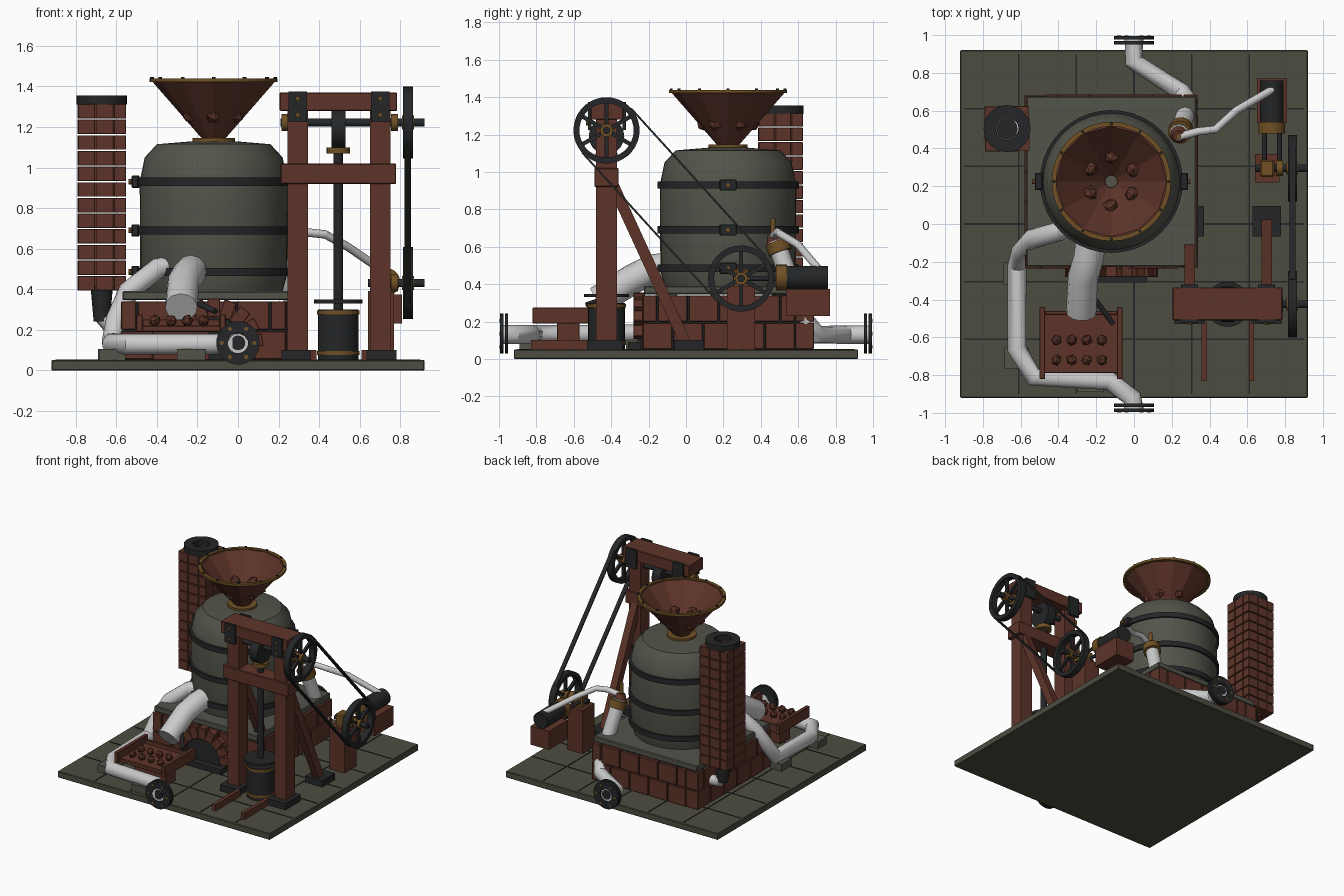
import bpy, bmesh, math
from mathutils import Vector, Matrix

cube = bpy.data.objects.get("Cube")
if cube:
    bpy.data.objects.remove(cube)


def material(name, r, g, b):
    m = bpy.data.materials.new(name)
    m.use_nodes = True
    m.diffuse_color = (r, g, b, 1)
    m.node_tree.nodes["Principled BSDF"].inputs["Base Color"].default_value = (r, g, b, 1)
    return m


stone = material("olive stone", .073, .073, .052)
plate = material("grey green metal", .085, .087, .068)
brown = material("red brown", .11, .034, .022)
iron = material("dark iron", .018, .019, .02)
brass = material("old brass", .16, .08, .018)


def finish(name, bm, mat, smooth=False):
    bmesh.ops.recalc_face_normals(bm, faces=bm.faces)
    mesh = bpy.data.meshes.new(name)
    bm.to_mesh(mesh)
    bm.free()
    mesh.materials.append(mat)
    ob = bpy.data.objects.new(name, mesh)
    bpy.context.collection.objects.link(ob)
    if smooth:
        activate(ob)
        bpy.ops.object.shade_smooth_by_angle(angle=math.radians(35))
    return ob


def activate(ob):
    bpy.ops.object.select_all(action='DESELECT')
    ob.select_set(True)
    bpy.context.view_layer.objects.active = ob


def blocks(name, items, mat, bevel=0):
    """Boxes, each given as centre, size and an optional turn matrix."""
    bm = bmesh.new()
    for c, s, *turn in items:
        m = Matrix.Translation(c) @ (turn[0] if turn else Matrix()) @ Matrix.Diagonal((*s, 1))
        bmesh.ops.create_cube(bm, size=1, matrix=m)
    if bevel:
        bmesh.ops.bevel(bm, geom=bm.edges[:], offset=bevel, segments=1, affect='EDGES')
    return finish(name, bm, mat)


def span(x0, x1, y0, y1, z0, z1):
    return ((x0 + x1) / 2, (y0 + y1) / 2, (z0 + z1) / 2), (x1 - x0, y1 - y0, z1 - z0)


def sloped(x, a, b, w, d):
    """Beam in the plane of x, from (y, z) a to b."""
    dy, dz = b[0] - a[0], b[1] - a[1]
    return ((x, (a[0] + b[0]) / 2, (a[1] + b[1]) / 2), (w, d, math.hypot(dy, dz)),
            Matrix.Rotation(math.atan2(-dy, dz), 4, 'X'))


def lathe(name, profile, loc, mat, axis=(0, 0, 1), seg=32, smooth=True):
    bm = bmesh.new()
    rows = [[bm.verts.new((r * math.cos(i * math.tau / seg), r * math.sin(i * math.tau / seg), z))
             for i in range(seg)] for r, z in profile]
    for a, b in zip(rows, rows[1:]):
        for i in range(seg):
            j = (i + 1) % seg
            bm.faces.new((a[i], a[j], b[j], b[i]))
    bmesh.ops.remove_doubles(bm, verts=bm.verts, dist=1e-5)
    turn = Vector(axis).to_track_quat('Z', 'Y').to_matrix().to_4x4()
    bm.transform(Matrix.Translation(loc) @ turn)
    return finish(name, bm, mat, smooth)


def rod(name, a, b, r, mat, r2=None, seg=20):
    d = Vector(b) - Vector(a)
    return lathe(name, [(0, 0), (r, 0), (r if r2 is None else r2, d.length), (0, d.length)], a, mat, d, seg)


def ring(name, loc, ro, ri, h, mat, axis=(0, 0, 1), seg=36):
    prof = [(ri, -h / 2), (ro, -h / 2), (ro, h / 2), (ri, h / 2), (ri, -h / 2)]
    return lathe(name, prof, loc, mat, axis, seg)


def tube(name, points, r, mat):
    c = bpy.data.curves.new(name, 'CURVE')
    c.dimensions, c.bevel_depth, c.bevel_resolution, c.use_fill_caps = '3D', r, 4, True
    s = c.splines.new('POLY')
    s.points.add(len(points) - 1)
    for p, q in zip(s.points, points):
        p.co = (*q, 1)
    ob = bpy.data.objects.new(name, c)
    bpy.context.collection.objects.link(ob)
    activate(ob)
    bpy.ops.object.convert(target='MESH')
    bpy.ops.object.shade_smooth_by_angle(angle=math.radians(35))


def lumps(name, places, size):
    bm = bmesh.new()
    for i, p in enumerate(places):
        m = Matrix.Translation(p) @ Matrix.Rotation(i * 1.3, 4, (1, 1, 1)) @ Matrix.Scale(size, 4)
        bmesh.ops.create_icosphere(bm, subdivisions=1, radius=1, matrix=m)
    finish(name, bm, brown)


def brick_ring(cx, cy, half, z0, z1, n, depth, gap, shift):
    """One square course of bricks, every side running into the next corner."""
    out, length = [], 2 * half - depth
    for k in range(4):
        turn = Matrix.Rotation(k * math.pi / 2, 4, 'Z')
        cuts = [0] + [length * (i + shift) / n for i in range(0 if shift else 1, n)] + [length]
        for a, b in zip(cuts, cuts[1:]):
            c = turn @ Vector((-half + (a + b) / 2, -half + depth / 2, 0))
            out.append(((cx + c.x, cy + c.y, (z0 + z1) / 2), (b - a - gap, depth, z1 - z0 - gap), turn))
    return out


# Paved floor with joints
blocks("floor_slab", [span(-.92, .92, -.92, .92, 0, .05)], stone, .004)
grid = [i * .305 for i in range(-2, 3)]
blocks("floor_joints", [((g, 0, .05), (.008, 1.8, .006)) for g in grid] +
       [((0, g, .05), (1.8, .008, .006)) for g in grid], iron)

# Brick furnace base
VX, VY = -.12, .225
courses = []
for k in range(2):
    courses += brick_ring(VX, VY, .46, .05 + k * .147, .197 + k * .147, 5, .1, .008, k * .5)
blocks("furnace_bricks", courses, brown, .003)
blocks("furnace_core", [((VX, VY, .195), (.89, .89, .29))], iron)
blocks("furnace_slab", [((VX, VY, .368), (.9, .9, .045))], plate, .006)
arch = []
for k in range(9):
    a = math.pi * (k + .5) / 9
    arch.append(((VX + .2 * math.cos(a), -.25, .11 + .2 * math.sin(a)), (.09, .06, .062),
                 Matrix.Rotation(-a, 4, 'Y')))
blocks("furnace_arch", arch, brown, .003)
blocks("furnace_door", [span(VX - .14, VX + .14, -.26, -.235, .05, .26),
                        span(VX - .19, VX + .19, -.31, -.24, .05, .09)], iron)

# Vessel with hoops and lugs
lathe("vessel", [(0, .39), (.34, .39), (.362, .47), (.365, .93), (.34, 1.05), (.28, 1.115), (.1, 1.13), (0, 1.13)],
      (VX, VY, 0), plate, seg=40)
for z in (.485, .69, .93):
    ring("vessel_hoop", (VX, VY, z), .378, .35, .04, iron, seg=40)
    for s in (-1, 1):
        blocks("hoop_lug", [((VX + s * .385, VY, z), (.04, .09, .06))], iron, .004)
        rod("lug_bolt", (VX + s * .4, VY, z), (VX + s * .42, VY, z), .014, brass, seg=8)

# Hopper
lathe("hopper", [(.055, 1.14), (.308, 1.43), (.292, 1.43), (.035, 1.15), (.055, 1.14)],
      (VX, VY, 0), brown, seg=12, smooth=False)
ring("hopper_rim", (VX, VY, 1.43), .316, .292, .018, brass)
ring("hopper_collar", (VX, VY, 1.133), .105, .03, .025, brass)
for k in range(12):
    a = k * math.tau / 12
    p = Vector((VX + .304 * math.cos(a), VY + .304 * math.sin(a), 1.435))
    rod("rim_bolt", p, p + Vector((0, 0, .012)), .009, iron, seg=6)
lumps("hopper_ore", [(VX + .13 * math.cos(k * math.tau / 6 + .5), VY + .13 * math.sin(k * math.tau / 6 + .5), 1.26)
                     for k in range(6)], .042)

# Brick chimney and its duct
CX, CY, step = -.672, .505, .0772
rows = []
for k in range(12):
    rows += brick_ring(CX, CY, .12, .39 + k * step, .39 + (k + 1) * step, 2, .06, .006, 0)
blocks("chimney_bricks", rows, brown, .002)
ring("chimney_cap", (CX, CY, 1.333), .124, .06, .045, iron)
rod("chimney_duct", (CX, CY, .24), (CX, CY, .41), .04, iron, .055)
tube("duct_elbow", [(CX, CY, .27), (CX + .03, CY, .23), (-.5, CY, .22)], .04, iron)

# Low pipe in front and return pipe behind, with flanges
tube("front_pipe", [(-.3, .02, .52), (-.4, -.04, .5), (-.54, -.08, .39), (-.6, -.15, .25), (-.62, -.22, .14),
                    (-.62, -.66, .13), (-.53, -.81, .13), (-.13, -.83, .13), (-.01, -.92, .13), (0, -.985, .13)],
     .052, plate)
blocks("pipe_saddles", [((-.64, -.26, .075), (.1, .12, .06)), ((-.62, -.71, .075), (.13, .11, .06)),
                        ((-.23, -.83, .075), (.14, .12, .06))], plate)
tube("return_pipe", [(0, .985, .13), (0, .86, .13), (.25, .7, .13), (.29, .64, .2), (.27, .57, .38), (.24, .48, .63)],
     .05, brown)
for s in (-1, 1):
    for y in (.96, .985):
        ring("pipe_flange", (0, s * y, .135), .107, .05, .018, iron, (0, 1, 0))
    rod("pipe_mouth", (0, s * .98, .135), (0, s * .989, .135), .036, iron)
    for k in range(6):
        a = k * math.tau / 6
        x, z = .08 * math.cos(a), .135 + .08 * math.sin(a)
        rod("flange_bolt", (x, s * .985, z), (x, s * .998, z), .011, brass, seg=6)

# Valve and feed pipe
rod("valve_collar", (.25, .505, .57), (.243, .485, .625), .064, brass)
rod("valve_cap", (.24, .48, .61), (.235, .465, .67), .052, brown, .03)
rod("valve_stem", (.235, .465, .66), (.235, .465, .75), .014, brass)
tube("feed_pipe", [(.23, .46, .65), (.34, .49, .68), (.43, .5, .67), (.54, .6, .61), (.73, .71, .48)], .021, brown)

# Dark spout and tapping tray
tube("spout", [(-.22, -.02, .5), (-.24, -.18, .48), (-.27, -.28, .43), (-.28, -.47, .31)], .08, iron)
rod("spout_handle", (-.22, -.38, .34), (-.11, -.53, .29), .014, iron)
blocks("tray", [span(-.5, -.06, -.79, -.46, .19, .22), span(-.5, -.47, -.82, -.44, .19, .275),
                span(-.09, -.06, -.82, -.44, .19, .275), span(-.47, -.09, -.48, -.46, .21, .25),
                span(-.42, -.14, -.69, -.57, .05, .2)], brown, .003)
lumps("tray_ore", [(-.41 + i * .08, y, .245) for i in range(4) for y in (-.615, -.72)], .03)

# Timber frame
FY, left, right = -.425, .295, .702
posts, feet = [], []
for x in (left, right):
    posts += [((x, FY, .7), (.1, .11, 1.3)), sloped(x, (0, .08), (-.39, .93), .055, .06)]
    feet += [((x, FY - .01, .075), (.16, .19, .05)), ((x, .015, .075), (.15, .16, .05))]
    feet += [((x, -.515, 1.3), (.09, .02, .15)), ((x, -.33, 1.3), (.09, .02, .15))]
    for z in (1.26, 1.34):
        rod("strap_bolt", (x, -.535, z), (x, -.52, z), .012, brass, seg=8)
blocks("frame_posts", posts, brown)
blocks("frame_beams", [span(.21, .78, -.49, -.36, .92, 1.02), span(.205, .785, -.51, -.335, 1.28, 1.37)], brown, .004)
blocks("frame_feet_and_straps", feet, iron)
blocks("skids", [((x, -.675, .075), (.028, .31, .05)) for x in (.372, .622)], brown)

# Plunger and pump cylinder
PX = .495
rod("plunger_rod", (PX, FY, .3), (PX, FY, 1.12), .023, iron)
rod("plunger_collar", (PX, FY, 1.07), (PX, FY, 1.1), .058, brass)
rod("cam", (.46, FY, 1.19), (.53, FY, 1.19), .095, iron)
rod("plunger_plate", (PX, FY, .33), (PX, FY, .348), .12, iron)
rod("pump_cylinder", (PX, FY, .05), (PX, FY, .3), .1, iron)
for z in (.085, .285):
    ring("cylinder_band", (PX, FY, z), .105, .08, .02, brass)

# Drive wheels, axles and belt
WX, LY, LZ, UZ = .838, .295, .43, 1.222
for y, z, x0 in ((FY, UZ, .21), (LY, LZ, .64)):
    rod("axle", (x0, y, z), (.92, y, z), .02, iron)
    ring("wheel_rim", (WX, y, z), .177, .145, .048, iron, (1, 0, 0))
    blocks("wheel_spokes", [((WX, y, z), (.02, .022, .31), Matrix.Rotation(k * math.pi / 3, 4, 'X'))
                            for k in range(3)], iron)
    rod("wheel_hub", (WX - .03, y, z), (WX + .03, y, z), .034, brass)
    rod("axle_bearing", (.755, y, z), (.79, y, z), .042, brass)
rod("axle_collar", (.215, FY, UZ), (.245, FY, UZ), .042, brass)
run = Vector((LY - FY, LZ - UZ)).normalized()
side = Vector((-run.y, run.x)) * .176
blocks("belt", [sloped(WX, Vector((FY, UZ)) + side * s, Vector((LY, LZ)) + side * s, .032, .01)
                for s in (-1, 1)], iron)

# Side pump driven by the lower axle
blocks("bearing_pedestal", [span(.64, .77, .22, .37, .05, .39)], brown)
blocks("bearing_block", [((.705, LY, .43), (.075, .09, .1))], brass, .008)
blocks("side_pump_box", [span(.65, .81, .535, .77, .23, .375)], brown)
rod("side_pump", (.73, .54, .435), (.73, .76, .435), .062, iron)
rod("side_pump_head", (.73, .48, .435), (.73, .54, .435), .07, brass)
for x in (.69, .77):
    rod("side_pump_rod", (x, .3, .43), (x, .5, .43), .013, iron)
